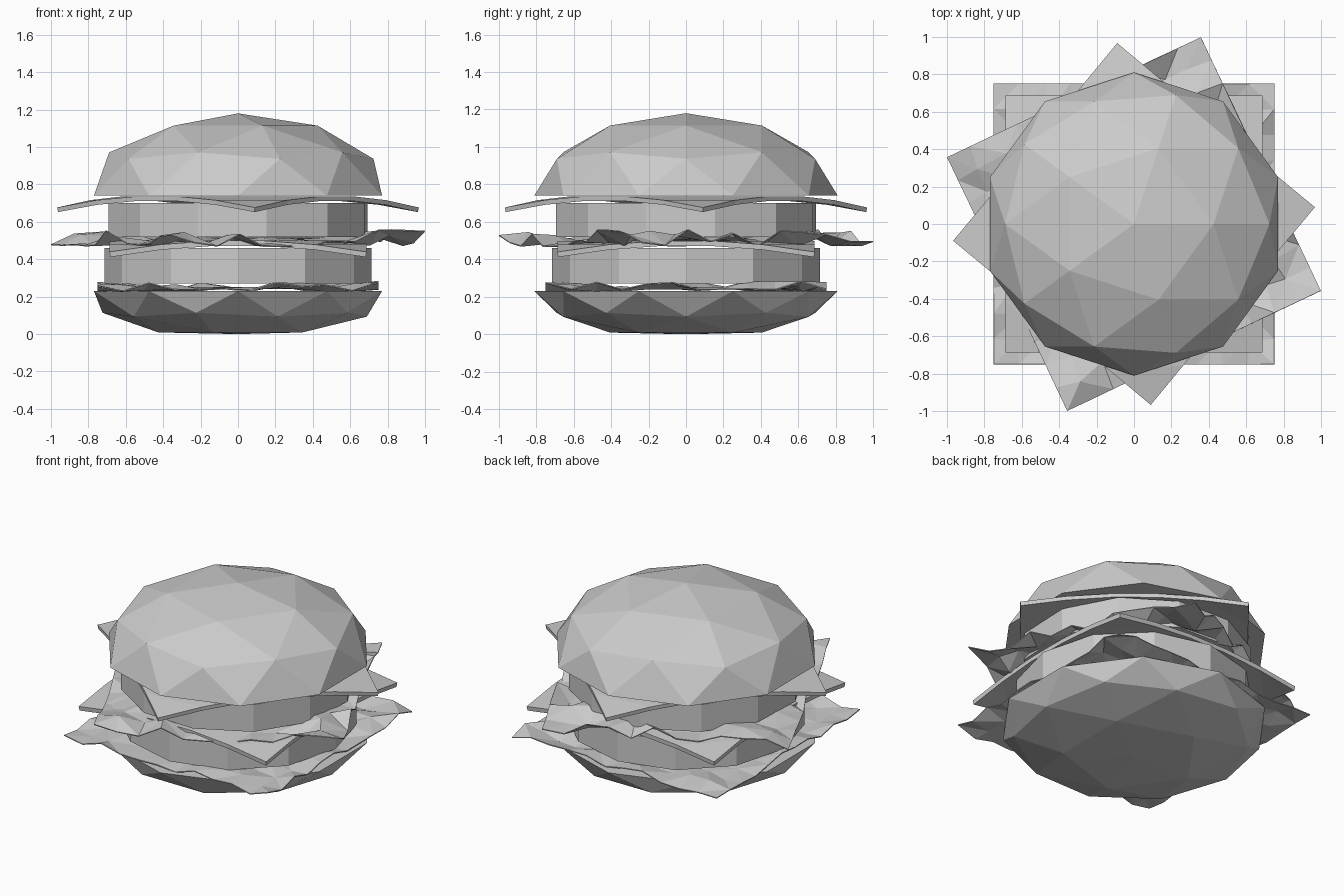
import bpy, bmesh, random
from math import radians, hypot
from mathutils import Matrix, Vector

if "Cube" in bpy.data.objects:
    bpy.data.objects.remove(bpy.data.objects["Cube"])

random.seed(4)


def finish(name, bm):
    bmesh.ops.recalc_face_normals(bm, faces=bm.faces)
    mesh = bpy.data.meshes.new(name)
    bm.to_mesh(mesh)
    bm.free()
    ob = bpy.data.objects.new(name, mesh)
    bpy.context.collection.objects.link(ob)
    return ob


def bun(name, side, base, height):
    # half of a low-poly icosphere, closed with a flat cut face
    bm = bmesh.new()
    bmesh.ops.create_icosphere(bm, subdivisions=2, radius=1)
    geom = bm.verts[:] + bm.edges[:] + bm.faces[:]
    bmesh.ops.bisect_plane(bm, geom=geom, dist=1e-3, plane_co=(0, 0, 0),
                           plane_no=(0, 0, side), clear_inner=True)
    rim = [e for e in bm.edges if e.is_boundary]
    bmesh.ops.holes_fill(bm, edges=rim, sides=0)
    for v in bm.verts:
        v.co = Vector((v.co.x * 0.81, v.co.y * 0.81, max(0, base + v.co.z * height)))
    return finish(name, bm)


def patty(name, radius, z0, z1, turn):
    bm = bmesh.new()
    m = Matrix.Translation((0, 0, (z0 + z1) / 2)) @ Matrix.Rotation(radians(turn), 4, 'Z')
    bmesh.ops.create_cone(bm, cap_ends=True, segments=12, radius1=radius,
                          radius2=radius, depth=z1 - z0, matrix=m)
    return finish(name, bm)


def sheet(name, half, cells, z, turn, thick, height, jitter=0):
    # square slice whose height is set by a function of x, y
    bm = bmesh.new()
    bmesh.ops.create_grid(bm, x_segments=cells, y_segments=cells, size=half)
    for v in bm.verts:
        v.co.z = height(v.co.x, v.co.y)
        if not v.is_boundary:
            v.co.x += random.uniform(-jitter, jitter)
            v.co.y += random.uniform(-jitter, jitter)
    bmesh.ops.triangulate(bm, faces=bm.faces)
    ob = finish(name, bm)
    ob.location.z = z
    ob.rotation_euler.z = radians(turn)
    mod = ob.modifiers.new("thickness", 'SOLIDIFY')
    mod.thickness = thick
    mod.offset = 0
    return ob


def droop(x, y):
    return -0.23 * max(0, hypot(x, y) - 0.71)


def ruffle(low, high):
    # flat under the filling, crumpled towards the rim
    def height(x, y):
        edge = min(1, max(0.15, (hypot(x, y) - 0.45) / 0.25))
        return random.choice((low, high)) * random.uniform(0.2, 1) * edge
    return height


# Buns
bun("bottom_bun", -1, 0.23, 0.26)
bun("top_bun", 1, 0.74, 0.44)

# Patties
patty("lower_patty", 0.715, 0.27, 0.46, 0)
patty("upper_patty", 0.71, 0.52, 0.70, 12.5)

# Cheese slices
sheet("lower_cheese", 0.685, 5, 0.485, 0, 0.028, droop)
sheet("upper_cheese", 0.685, 5, 0.724, 50.3, 0.025, droop)

# Lettuce leaves
sheet("lower_lettuce", 0.75, 11, 0.245, 0, 0.006, ruffle(-0.018, 0.035), 0.025)
sheet("upper_lettuce", 0.75, 11, 0.508, 25.3, 0.006, ruffle(-0.04, 0.05), 0.025)
